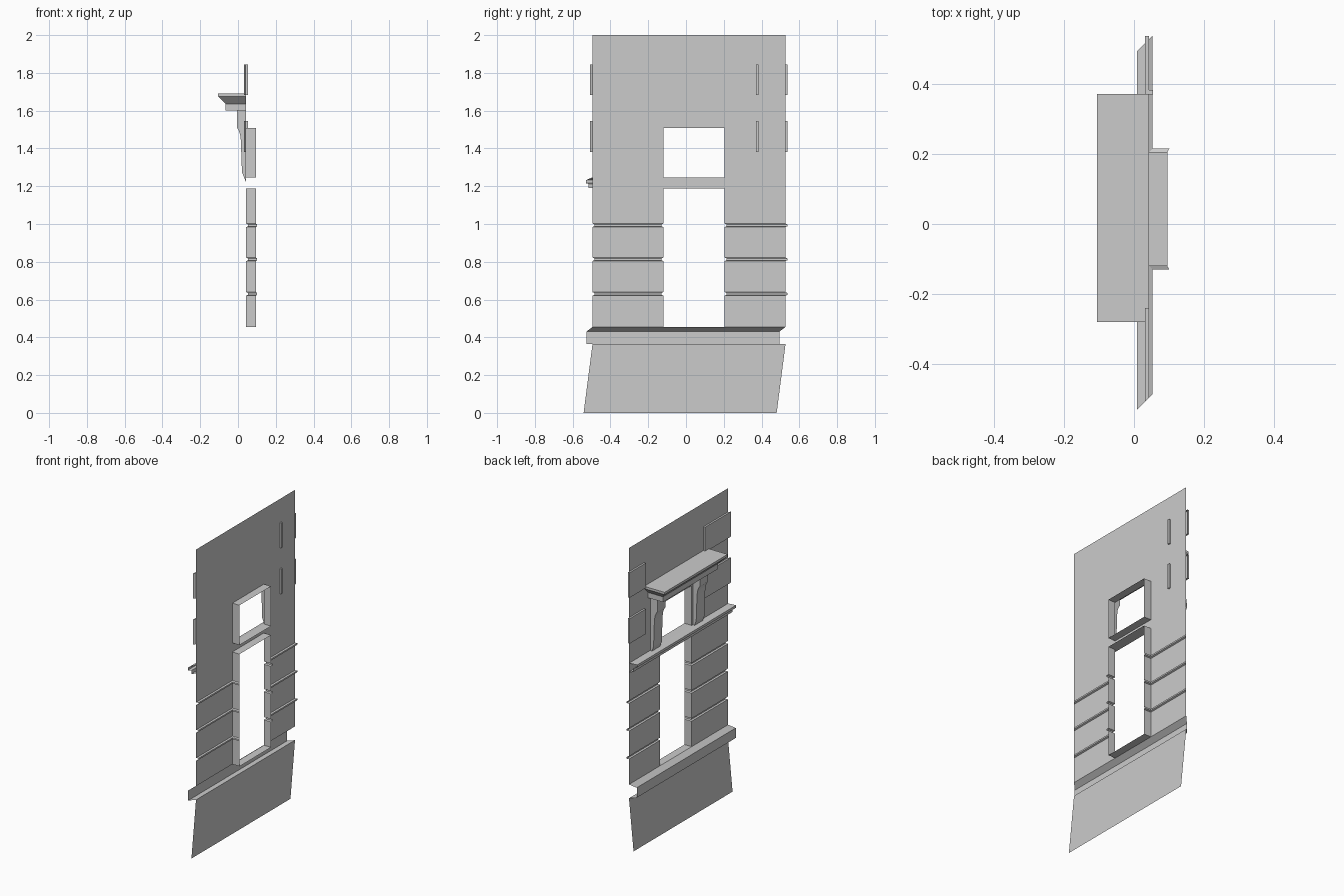
import bpy

if "Cube" in bpy.data.objects:
    bpy.data.objects.remove(bpy.data.objects["Cube"])

WX = 0.043                      # wall plane; the decorated face looks toward -x
Y0, Y1 = -0.495, 0.527          # wall ends
O0, O1, REV = -0.12, 0.205, 0.095   # opening sides, reveal depth


def add(name, verts, faces):
    me = bpy.data.meshes.new(name)
    me.from_pydata(verts, [], faces)
    ob = bpy.data.objects.new(name, me)
    bpy.context.collection.objects.link(ob)
    return ob


def sweep(name, profile, path):
    """Sheet: profile points (depth, z) carried along path(depth) -> [(x, y), ...]."""
    rows = [[(x, y, z) for x, y in path(d)] for d, z in profile]
    n = len(rows[0])
    faces = [(j * n + i, (j + 1) * n + i, (j + 1) * n + i + 1, j * n + i + 1)
             for j in range(len(rows) - 1) for i in range(n - 1)]
    return add(name, sum(rows, []), faces)


def full(d):        # whole wall width, ends mitred at 45 degrees
    return [(WX + d, Y0 + d), (WX + d, Y1 + d)]


def left(d):        # left pier turning into the reveal
    return [(WX + d, Y0 + d), (WX + d, O0 - d), (REV + d * 0.6, O0 - d)]


def right(d):       # right pier turning into the reveal
    return [(REV + d * 0.6, O1 + d), (WX + d, O1 + d), (WX + d, Y1 + d)]


# Piers beside the lower opening, with three rustication grooves
pier = [(0, 0.455)]
for z in (0.63, 0.813, 0.993):
    pier += [(0, z - 0.009), (0.01, z - 0.005), (0.01, z + 0.005), (0, z + 0.009)]
pier.append((0, 1.188))
upper = [(0, 1.247), (0, 1.507)]
for side, path in (("left", left), ("right", right)):
    sweep(side + "_grooved_pier", pier, path)
    sweep(side + "_upper_pier", upper, path)

# Plain wall between and above the openings
sweep("transom_wall", [(0, 1.188), (0, 1.247)], full)
sweep("top_wall", [(0, 1.507), (0, 2.0)], full)

# Heads and sills of both openings
for name, z, up in (("lower_sill", 0.455, 1), ("lower_head", 1.188, 0),
                    ("upper_sill", 1.247, 1), ("upper_head", 1.507, 0)):
    quad = (0, 1, 2, 3) if up else (3, 2, 1, 0)
    add(name, [(WX, O0, z), (REV, O0, z), (REV, O1, z), (WX, O1, z)], [quad])

# Plinth, skewed along the wall
add("plinth", [(WX, -0.542, 0), (WX, 0.48, 0), (WX, Y1, 0.365), (WX, Y0, 0.365)],
    [(3, 2, 1, 0)])

# Plinth ledge and string course
sweep("plinth_ledge", [(0, 0.365), (-0.033, 0.365), (-0.033, 0.43), (0, 0.455)], full)
sweep("string_course", [(0, 1.19), (-0.02, 1.19), (-0.02, 1.212), (-0.035, 1.216),
                        (-0.035, 1.232), (0, 1.247)], full)


def plan_block(name, plan, z0, z1):
    """Upright shell from an open plan outline with flat top and bottom."""
    n = len(plan)
    verts = [(x, y, z) for z in (z0, z1) for x, y in plan]
    faces = [(i, i + n, i + n + 1, i + 1) for i in range(n - 1)]
    faces += [tuple(range(n)), tuple(range(2 * n - 1, n - 1, -1))]
    return add(name, verts, faces)


# Corner plaques, two each side
for i, z in enumerate((1.382, 1.682)):
    plan_block(f"left_plaque_{i}", [(WX, -0.495), (0.031, -0.508), (0.031, -0.24), (WX, -0.24)],
               z, z + 0.163)
    plan_block(f"right_plaque_{i}", [(WX, 0.383), (0.054, 0.383), (0.054, 0.37), (0.031, 0.37),
                                     (0.031, 0.537), (WX, 0.537)], z, z + 0.163)

# Hood over the window: stepped rectangular sections, open at the wall
sections = [(1.60, -0.065, 0.04), (1.635, -0.065, 0.04), (1.67, -0.10, 0.005),
            (1.675, -0.105, 0), (1.69, -0.105, 0)]
verts, faces = [], []
for z, xf, inset in sections:
    a, b = -0.28 + inset, 0.371 - inset
    verts += [(WX, a, z), (xf, a, z), (xf, b, z), (WX, b, z)]
for j in range(len(sections) - 1):
    faces += [(4 * j + i, 4 * j + 4 + i, 4 * j + 5 + i, 4 * j + 1 + i) for i in range(3)]
faces += [(0, 1, 2, 3), (19, 18, 17, 16)]
add("window_hood", verts, faces)

# Curved brackets carrying the hood
side_profile = [(WX, 1.60), (-0.006, 1.60), (-0.006, 1.51), (0.004, 1.495), (0.011, 1.475),
                (0.015, 1.445), (0.021, 1.275), (WX, 1.22)]
n = len(side_profile)
for name, a, b in (("left_bracket", -0.22, -0.135), ("right_bracket", 0.22, 0.305)):
    verts = [(x, y, z) for y in (a, b) for x, z in side_profile]
    faces = [(i, i + 1, i + 1 + n, i + n) for i in range(n - 1)]
    faces += [tuple(range(n - 1, -1, -1)), tuple(range(n, 2 * n))]
    add(name, verts, faces)
